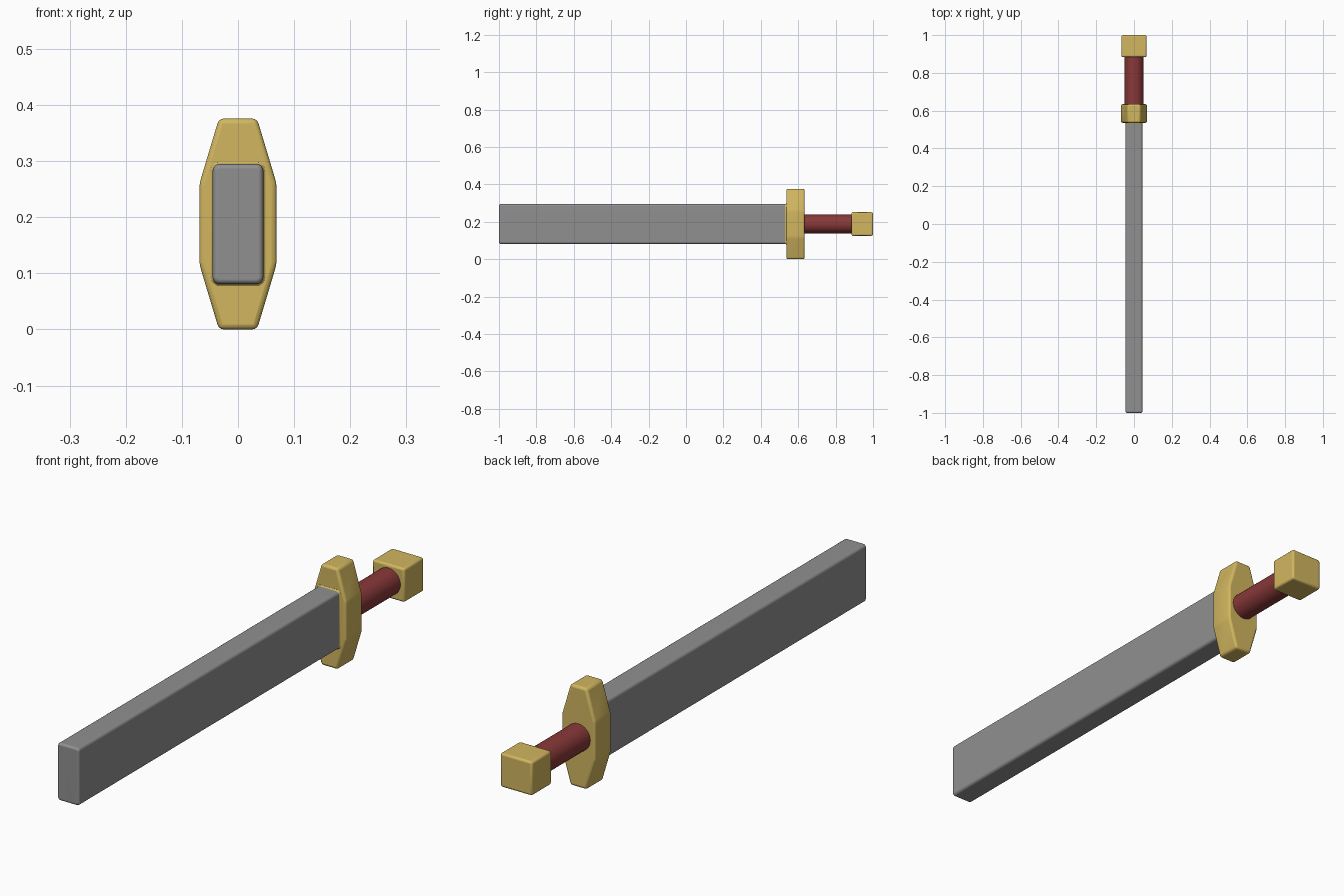
import bpy, bmesh, math

if "Cube" in bpy.data.objects:
    bpy.data.objects.remove(bpy.data.objects["Cube"])

ZC = 0.188  # height of the sword's long axis


def material(name, rgb):
    m = bpy.data.materials.new(name)
    m.diffuse_color = (*rgb, 1)
    m.use_nodes = True
    m.node_tree.nodes["Principled BSDF"].inputs["Base Color"].default_value = m.diffuse_color
    return m


gold = material("gold", (0.64, 0.47, 0.115))
red = material("red_leather", (0.25, 0.04, 0.04))
steel = material("dark_steel", (0.28, 0.28, 0.28))


def loft(name, rings, mat, bevel=0.0):
    """Skin a list of (y, outline) rings; outlines are (x, z) around the axis."""
    bm = bmesh.new()
    loops = [[bm.verts.new((x, y, z + ZC)) for x, z in pts] for y, pts in rings]
    n = len(loops[0])
    for a, b in zip(loops, loops[1:]):
        for i in range(n):
            j = (i + 1) % n
            bm.faces.new((a[i], a[j], b[j], b[i]))
    bm.faces.new(loops[0])
    bm.faces.new(loops[-1])
    bmesh.ops.recalc_face_normals(bm, faces=bm.faces[:])
    me = bpy.data.meshes.new(name)
    bm.to_mesh(me)
    bm.free()
    ob = bpy.data.objects.new(name, me)
    bpy.context.collection.objects.link(ob)
    me.materials.append(mat)
    if bevel:
        mod = ob.modifiers.new("rounded_edges", 'BEVEL')
        mod.width, mod.segments, mod.limit_method = bevel, 3, 'NONE'
    bpy.ops.object.select_all(action='DESELECT')
    ob.select_set(True)
    bpy.context.view_layer.objects.active = ob
    bpy.ops.object.shade_smooth_by_angle(angle=math.radians(35))
    return ob


def rounded_rect(w, h, r, grow=0.0, steps=4):
    """Rounded rectangle of half sizes w, h, offset outward by grow."""
    pts = []
    for k, (sx, sz) in enumerate([(1, 1), (-1, 1), (-1, -1), (1, -1)]):
        for s in range(steps + 1):
            a = math.pi / 2 * (k + s / steps)
            pts.append((sx * (w - r) + (r + grow) * math.cos(a),
                        sz * (h - r) + (r + grow) * math.sin(a)))
    return pts


# Blade: rounded bar with a softened tip, shaded flat across its broad faces
R, F = 0.012, 0.007
quarter = [math.pi / 2 * i / 4 for i in range(5)]
tip = [(-1 + 0.009 * (1 - math.sin(a)), -0.009 * (1 - math.cos(a))) for a in reversed(quarter)]
blade = loft("blade", [(y, rounded_rect(0.045, 0.107, R, g)) for y, g in tip + [(0.55, 0)]], steel)
blade.modifiers.new("flat_faces", 'WEIGHTED_NORMAL').keep_sharp = True

# Collar: small gold fillet where the blade meets the guard
flare = [(0.537 - F * (1 - math.sin(a)), F * (1 - math.cos(a))) for a in quarter]
collar = [(y, rounded_rect(0.045, 0.107, R, g)) for y, g in flare + [(0.55, F)]]
loft("guard_collar", collar, gold)

# Guard: tapered eight-sided plate
half = [(0.034, -0.188), (0.069, -0.071), (0.069, 0.071), (0.034, 0.188)]
outline = half + [(-x, z) for x, z in reversed(half)]
loft("guard", [(0.536, outline), (0.634, outline)], gold, 0.009)

# Grip: round handle sunk into guard and pommel
circle = [(0.05 * math.cos(2 * math.pi * i / 32), 0.05 * math.sin(2 * math.pi * i / 32))
          for i in range(32)]
loft("grip", [(0.62, circle), (0.90, circle)], red)

# Pommel: rounded block
square = [(0.066, -0.063), (0.066, 0.063), (-0.066, 0.063), (-0.066, -0.063)]
loft("pommel", [(0.884, square), (1.0, square)], gold, 0.008)
